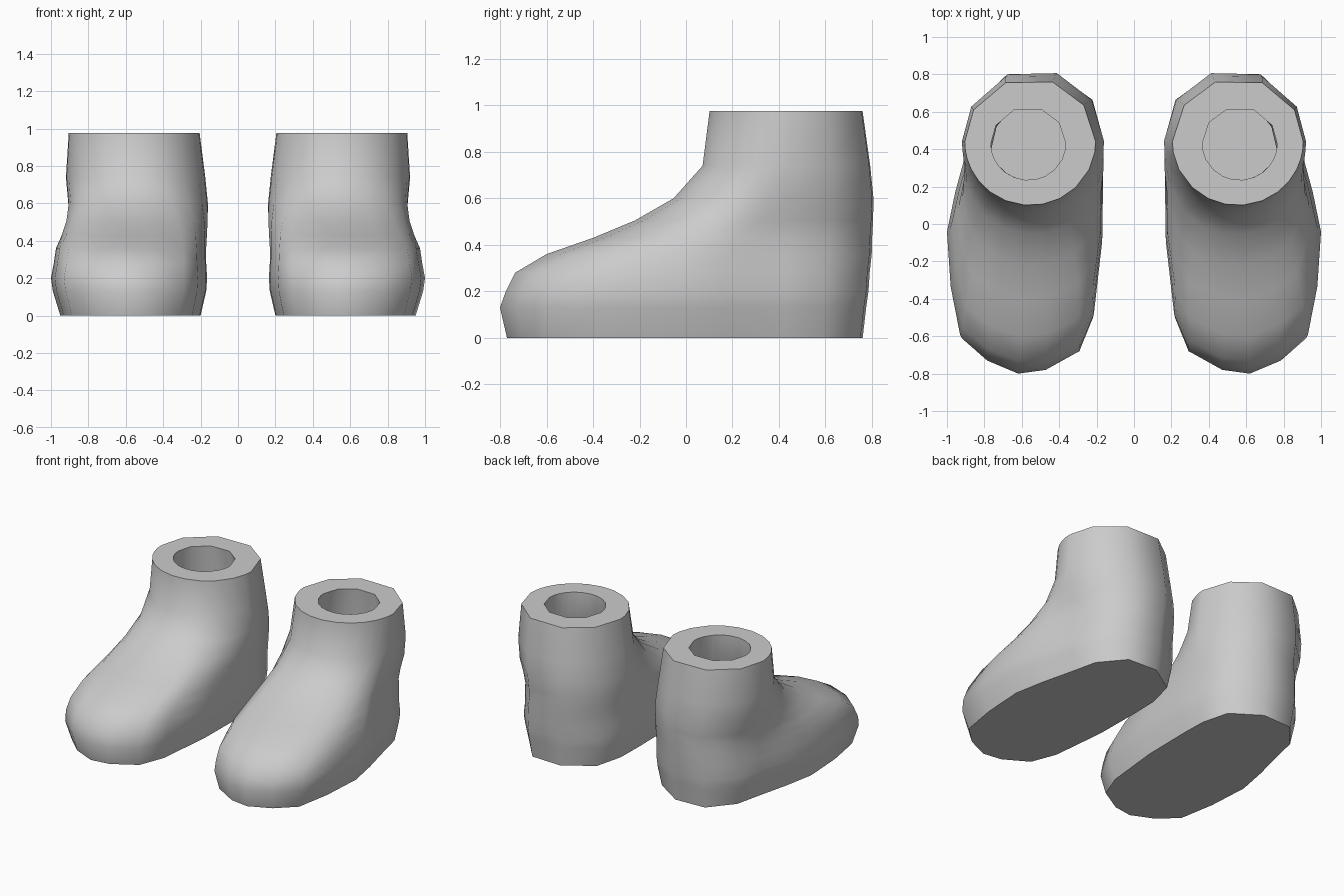
import bpy, bmesh, math

if "Cube" in bpy.data.objects:
    bpy.data.objects.remove(bpy.data.objects["Cube"])

grey = bpy.data.materials.new("plain_grey")
grey.diffuse_color = (0.6, 0.6, 0.6, 1)
grey.use_nodes = True
grey.node_tree.nodes["Principled BSDF"].inputs["Base Color"].default_value = grey.diffuse_color

# Widest foot outline (x, y) and the matching angle around the ankle
OUTLINE = [(.62, -.80, -85), (.79, -.73, -68), (.93, -.61, -52), (.98, -.35, -38),
           (1.0, -.05, -26), (.955, .17, -16), (.92, .30, -8), (.885, .44, 0),
           (.845, .61, 30), (.69, .79, 68), (.44, .80, 110), (.22, .66, 145),
           (.165, .45, 180), (.16, .25, 190), (.165, -.10, 206), (.21, -.50, 226),
           (.285, -.68, 243), (.47, -.78, 259)]

# Levels: z, front y, back y, inner x, outer x, blend towards a round ankle
LEVELS = [(0, -.77, .76, .20, .95, 0), (.13, -.80, .775, .17, .99, 0),
          (.20, -.775, .785, .165, 1.0, 0), (.28, -.735, .79, .17, .985, 0),
          (.36, -.60, .80, .17, .975, .05), (.43, -.40, .805, .165, .95, .2),
          (.505, -.22, .815, .16, .935, .45), (.60, -.055, .825, .16, .925, .8),
          (.74, .07, .815, .175, .92, 1), (.975, .10, .78, .205, .905, 1)]

# Cavity levels, following the shell from the ankle down into the foot
INSIDE = [(.72, .23, .65, .325, .77, 1), (.53, .08, .66, .31, .785, .8),
          (.37, -.13, .65, .31, .80, .4), (.28, -.35, .64, .31, .83, .1),
          (.21, -.58, .635, .31, .85, 0), (.15, -.64, .63, .31, .85, 0)]


def ring(z, front, back, x0, x1, blend):
    """Outline squeezed to the level's limits and blended with an ellipse."""
    cx, cy = (x0 + x1) / 2, .44
    points = []
    for x, y, deg in OUTLINE:
        fx = x0 + (x - .16) / .84 * (x1 - x0)
        fy = .3 - (.3 - y) * (.3 - front) / 1.1 if y < .3 else .3 + (y - .3) * (back - .3) / .5
        a = math.radians(deg)
        ex = cx + (x1 - x0) / 2 * math.cos(a)
        ey = cy + math.sin(a) * ((back - cy) if deg % 360 < 180 else (cy - front))
        points.append((fx + (ex - fx) * blend, fy + (ey - fy) * blend, z))
    return points


def opening(z):
    """Ring of the leg opening."""
    return [(.565 + .2 * math.cos(math.radians(d)), .43 + .195 * math.sin(math.radians(d)), z)
            for _, _, d in OUTLINE]


def build_boot(name, side):
    bm = bmesh.new()
    # Outer shell, flat top rim, cavity wall
    loops = [ring(*level) for level in LEVELS] + [opening(.975)]
    loops += [ring(*level) for level in INSIDE]
    rings = [[bm.verts.new((side * x, y, z)) for x, y, z in loop] for loop in loops]
    n = len(OUTLINE)
    for low, high in zip(rings, rings[1:]):
        for i in range(n):
            j = (i + 1) % n
            bm.faces.new((low[i], low[j], high[j], high[i]))
    # Sole and insole
    bm.faces.new(rings[0][::-1])
    bm.faces.new(rings[-1])
    bmesh.ops.recalc_face_normals(bm, faces=bm.faces)
    mesh = bpy.data.meshes.new(name)
    bm.to_mesh(mesh)
    bm.free()
    mesh.materials.append(grey)
    boot = bpy.data.objects.new(name, mesh)
    bpy.context.collection.objects.link(boot)
    bpy.ops.object.select_all(action='DESELECT')
    boot.select_set(True)
    bpy.context.view_layer.objects.active = boot
    bpy.ops.object.shade_smooth_by_angle(angle=math.radians(50))


build_boot("right_boot", 1)
build_boot("left_boot", -1)
